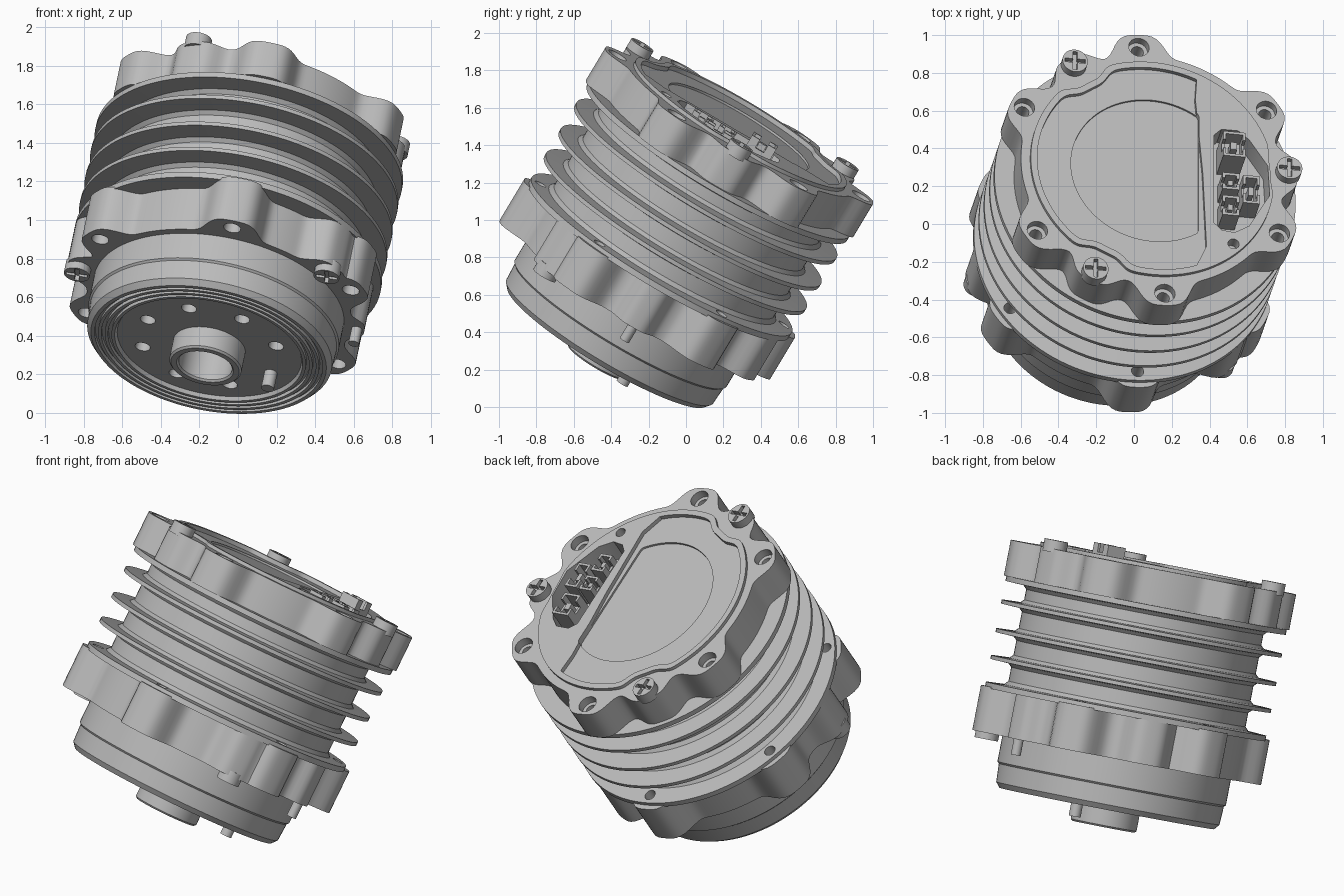
import bpy, bmesh
from math import sin, cos, radians, exp, pi
from mathutils import Matrix, Vector

cube = bpy.data.objects.get("Cube")
if cube:
    bpy.data.objects.remove(cube, do_unlink=True)

grey = bpy.data.materials.new("cast_grey")
grey.use_nodes = True
grey.diffuse_color = (0.5, 0.5, 0.5, 1)
grey.node_tree.nodes["Principled BSDF"].inputs["Base Color"].default_value = grey.diffuse_color

# The motor is built along its own axis, top face at height 0, then tilted
axis = Vector((0.21, 0.60, 1)).normalized()
side = (Vector((1, 0, 0)) - axis.x * axis).normalized()
TILT = Matrix((side, axis.cross(side), axis)).transposed().to_4x4()
TILT.translation = (0.095, 0.285, 1.505)
parts = []


def finish(name, bm):
    bmesh.ops.remove_doubles(bm, verts=bm.verts, dist=1e-5)
    bmesh.ops.recalc_face_normals(bm, faces=bm.faces)
    mesh = bpy.data.meshes.new(name)
    bm.to_mesh(mesh)
    bm.free()
    mesh.materials.append(grey)
    obj = bpy.data.objects.new(name, mesh)
    bpy.context.collection.objects.link(obj)
    parts.append(obj)
    return obj


def prism(name, pts, z0, z1):
    bm = bmesh.new()
    face = bm.faces.new([bm.verts.new((x, y, z0)) for x, y in pts])
    ext = bmesh.ops.extrude_face_region(bm, geom=[face])
    bmesh.ops.translate(bm, vec=(0, 0, z1 - z0),
                        verts=[v for v in ext["geom"] if isinstance(v, bmesh.types.BMVert)])
    return finish(name, bm)


def lathe(name, profile, steps=128):
    bm = bmesh.new()
    verts = [bm.verts.new((r, 0, z)) for r, z in profile]
    edges = [bm.edges.new(pair) for pair in zip(verts, verts[1:])]
    bmesh.ops.spin(bm, geom=verts + edges, cent=(0, 0, 0), axis=(0, 0, 1),
                   angle=2 * pi, steps=steps)
    return finish(name, bm)


def polar(r, deg):
    return r * cos(radians(deg)), r * sin(radians(deg))


def disc(r, x=0, y=0, n=32):
    return [(x + r * cos(2 * pi * i / n), y + r * sin(2 * pi * i / n)) for i in range(n)]


def rect(x, y, w, h):
    return [(x - w / 2, y - h / 2), (x + w / 2, y - h / 2), (x + w / 2, y + h / 2), (x - w / 2, y + h / 2)]


def outline(base, bumps, n=240):
    """Round outline with a smooth bump for each (angle, height, width)."""
    pts = []
    for i in range(n):
        a = 360 * i / n
        h = [k * exp(-(((a - c + 180) % 360 - 180) / w) ** 4) for c, k, w in bumps]
        pts.append(polar(base + max(h, key=abs), a))
    return pts


def boolean(obj, tool, mode="DIFFERENCE"):
    mod = obj.modifiers.new("cut", "BOOLEAN")
    mod.operation, mod.solver, mod.object = mode, "EXACT", tool
    bpy.ops.object.select_all(action="DESELECT")
    bpy.context.view_layer.objects.active = obj
    obj.select_set(True)
    bpy.ops.object.modifier_apply(modifier=mod.name)
    parts.remove(tool)
    bpy.data.objects.remove(tool, do_unlink=True)


def drill(obj, r, ring, angles, z0, z1):
    for a in angles:
        boolean(obj, prism("drill", disc(r, *polar(ring, a), 24), z0, z1))


LOBES = [35.3 + 60 * k for k in range(6)]
TOP_SCREWS = [5, 125, 245]
LOW_SCREWS = [68, 189, 320]

# Finned housing, stepped base and central hub, turned as one profile
CORE, RIM = 0.685, 0.81
profile = [(0, -0.205), (RIM, -0.205), (RIM, -0.235), (CORE + 0.02, -0.24), (CORE, -0.26)]
for z in (-0.355, -0.52, -0.675):
    profile += [(CORE, z + 0.035), (CORE + 0.02, z + 0.016), (RIM, z + 0.011),
                (RIM, z - 0.011), (CORE + 0.02, z - 0.016), (CORE, z - 0.035)]
profile += [(CORE, -0.79), (CORE + 0.02, -0.812), (RIM, -0.818), (RIM, -0.85), (0.66, -0.85),
            (0.66, -1.25), (0.65, -1.26), (0.645, -1.365), (0.62, -1.395)]
for r in (0.60, 0.565, 0.53):
    profile += [(r, -1.395), (r, -1.375), (r - 0.018, -1.375), (r - 0.018, -1.395)]
profile += [(0.495, -1.395), (0.485, -1.375), (0.19, -1.375), (0.19, -1.49), (0.18, -1.5),
            (0.15, -1.5), (0.14, -1.49), (0.14, -1.2), (0, -1.2)]
housing = lathe("finned_housing", profile)
drill(housing, 0.04, 0.367, [73 + 45 * k for k in range(7)], -1.5, -1.30)
drill(housing, 0.033, 0.755, LOBES, -0.9, -0.8)

# Lower lobed flange
flange = prism("lower_flange", outline(0.70, [(a, 0.14, 11) for a in LOBES]
               + [(a, 0.11, 10) for a in LOW_SCREWS] + [(5, 0.07, 8)]), -1.10, -0.84)
drill(flange, 0.045, 0.765, LOBES, -1.2, -0.98)
drill(flange, 0.033, 0.755, LOBES, -1.0, -0.8)

# Top cover with raised lid
cover = prism("top_cover", outline(0.705, [(a, 0.125, 11) for a in LOBES]
              + [(a, 0.08, 10) for a in TOP_SCREWS]), -0.206, 0)
lid = prism("lid", outline(0.655, [(125, -0.055, 11), (245, -0.055, 11), (5, -0.02, 11)]), -0.05, 0.02)
boolean(cover, lid, "UNION")
drill(cover, 0.055, 0.755, LOBES, -0.05, 0.1)
drill(cover, 0.033, 0.755, LOBES, -0.3, 0)

# Recessed panel, round dish and connector pocket in the lid
arc = [(x, y) for x, y in outline(0.62, [(125, -0.055, 12), (245, -0.055, 12)]) if x < 0.24]
split = next(i for i, p in enumerate(arc) if p[1] < 0)
arc = [p for p in arc if p[1] >= 0] + [p for p in arc if p[1] < 0]
boolean(cover, prism("panel_cut", arc + [(0.29, -0.45), (0.27, 0), (0.23, 0.45)], -0.005, 0.1))
dish = [(min(x, 0.25), y) for x, y in disc(0.435, 0, 0, 96)]
dish = [p for i, p in enumerate(dish) if p[0] < 0.25 or dish[i - 1][0] < 0.25
        or dish[(i + 1) % len(dish)][0] < 0.25]
boolean(cover, prism("dish_cut", dish, -0.017, 0.1))
pocket = [(0.33, 0.24), (0.37, 0.28), (0.46, 0.28), (0.52, 0.23), (0.62, 0.08), (0.63, -0.1),
          (0.52, -0.3), (0.44, -0.35), (0.37, -0.34), (0.33, -0.3)]
boolean(cover, prism("pocket_cut", pocket, -0.12, 0.1))
drill(cover, 0.03, 0.605, [316], -0.05, 0.1)

# Connectors in the pocket: open sockets with a centre pin
for i, (x, y, w, h, top) in enumerate([(0.43, 0.16, 0.12, 0.15, 0.08), (0.42, -0.04, 0.09, 0.10, 0.03),
                                       (0.53, -0.08, 0.09, 0.17, 0.03), (0.42, -0.19, 0.09, 0.12, 0.03)]):
    socket = prism(f"connector_{i + 1}", rect(x, y, w, h), -0.12, top)
    boolean(socket, prism("socket_cut", rect(x, y, w - 0.03, h - 0.03), top - 0.1, top + 0.1))
    boolean(socket, prism("key_cut", rect(x, y, w * 1.5, h * 0.35), top - 0.05, top + 0.1))
    prism(f"connector_pin_{i + 1}", rect(x, y, w * 0.3, h * 0.3), top - 0.12, top - 0.02)


# Cross-slotted screws on both flanges
def screw(name, ring, angle, z, up):
    x, y = polar(ring, angle)
    head = prism(name, disc(0.068, x, y), z - 0.02 * up, z + 0.05 * up)
    for w, h in ((0.11, 0.022), (0.022, 0.11)):
        boolean(head, prism("slot", rect(x, y, w, h), z + 0.02 * up, z + 0.1 * up))


for i in range(3):
    screw(f"top_screw_{i + 1}", 0.735, TOP_SCREWS[i], 0, 1)
for i in range(2):
    screw(f"lower_screw_{i + 1}", 0.75, LOW_SCREWS[i + 1], -1.09, -1)

# Locating pins
prism("flange_pin", disc(0.028, *polar(0.73, 5)), -1.19, -1.0)
prism("drive_pin", disc(0.034, *polar(0.367, 28)), -1.47, -1.36)

# Shade, then tilt everything into place
bpy.ops.object.select_all(action="DESELECT")
for obj in parts:
    obj.select_set(True)
    obj.data.transform(TILT)
bpy.context.view_layer.objects.active = parts[0]
bpy.ops.object.shade_smooth_by_angle(angle=radians(32))
